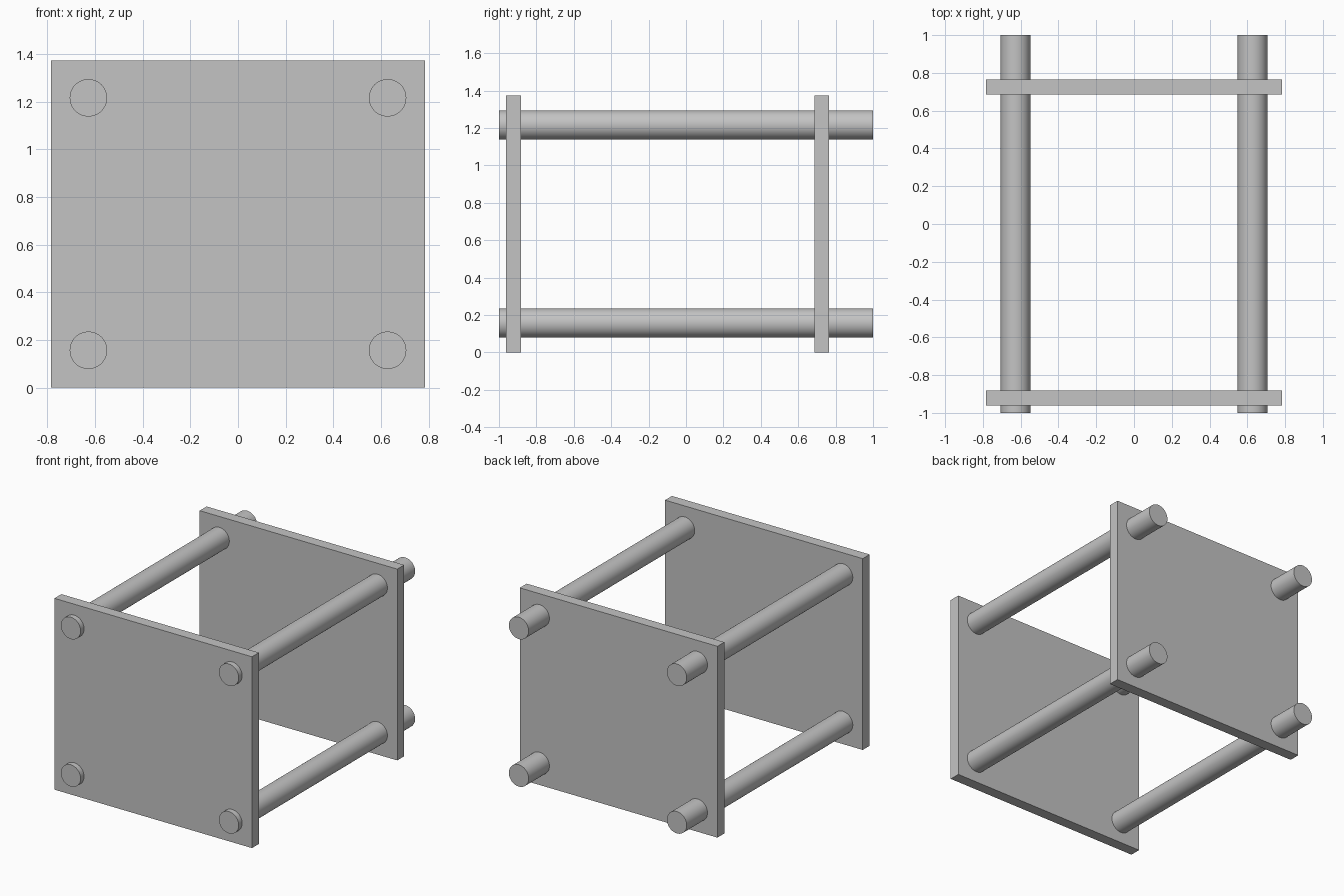
import bpy
import math

cube = bpy.data.objects.get("Cube")
if cube:
    bpy.data.objects.remove(cube, do_unlink=True)

U = 2 / 25.5  # plate thickness, the module of the whole frame

grey = bpy.data.materials.new("plain grey")
grey.use_nodes = True
colour = (0.55, 0.55, 0.55, 1)
grey.diffuse_color = colour
grey.node_tree.nodes["Principled BSDF"].inputs["Base Color"].default_value = colour


def finish(name):
    obj = bpy.context.object
    obj.name = name
    obj.data.materials.append(grey)
    return obj


# Upright end plates
for name, y in (("front_plate", -0.922), ("back_plate", 0.725)):
    bpy.ops.mesh.primitive_cube_add(size=1, location=(0, y, 8.75 * U))
    plate = finish(name)
    plate.scale = (20 * U, U, 17.5 * U)
    bpy.ops.object.transform_apply(location=False, rotation=False, scale=True)

# Four round rods running through both plates
for side, x in (("left", 8 * U), ("right", -8 * U)):
    for level, z in (("lower", 2 * U), ("upper", 15.5 * U)):
        bpy.ops.mesh.primitive_cylinder_add(
            vertices=64, radius=U, depth=2,
            location=(x, 0, z), rotation=(math.pi / 2, 0, 0))
        finish(f"{level}_{side}_rod")
        bpy.ops.object.shade_smooth_by_angle(angle=math.radians(30))
